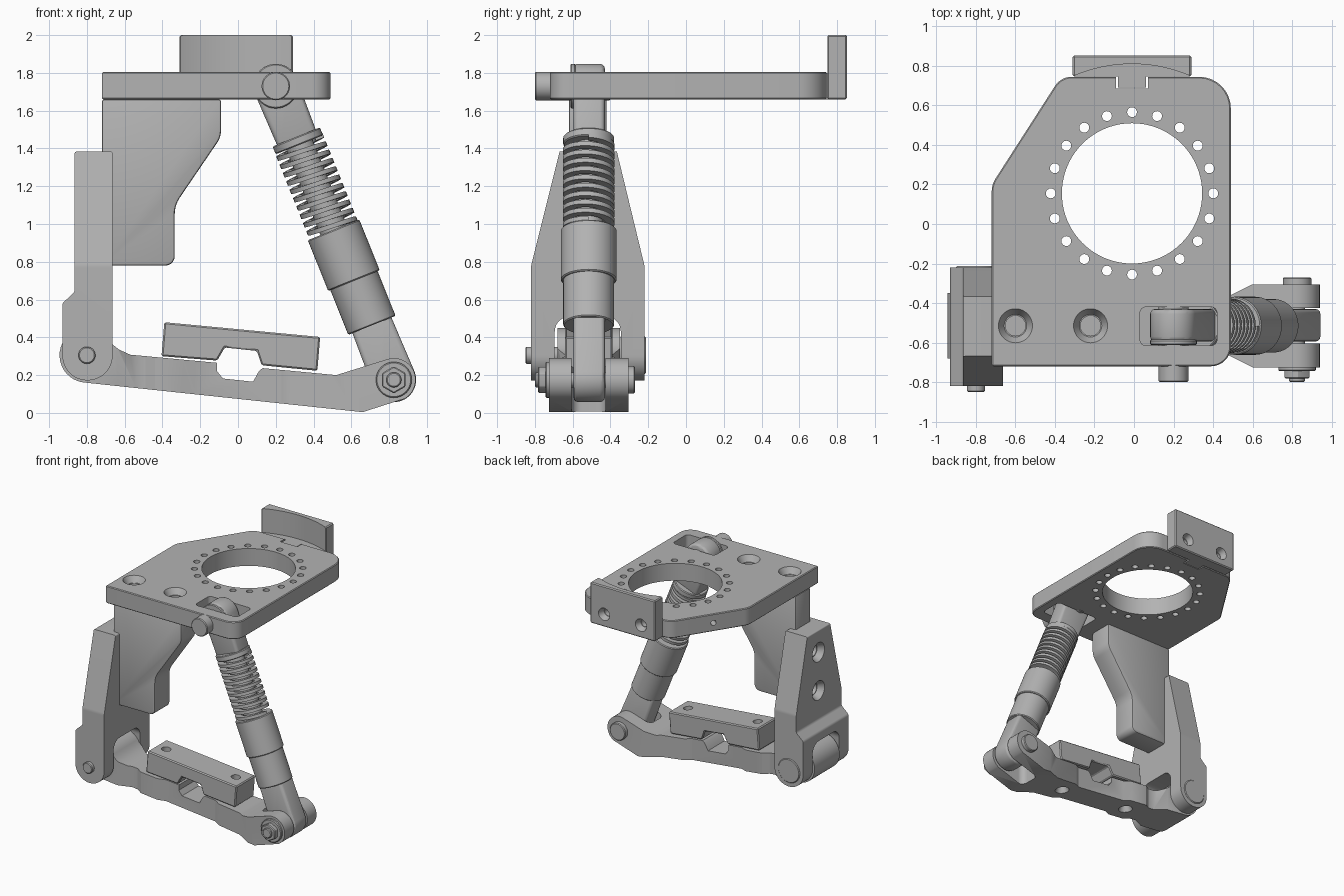
import bpy, bmesh, math
from mathutils import Vector

if "Cube" in bpy.data.objects:
    bpy.data.objects.remove(bpy.data.objects["Cube"])

GREY = (0.45, 0.45, 0.45, 1)
metal = bpy.data.materials.new("grey metal")
metal.use_nodes = True
metal.diffuse_color = GREY
metal.node_tree.nodes["Principled BSDF"].inputs["Base Color"].default_value = GREY
MID = -0.515  # depth of the linkage plane


def make(name, bm):
    bmesh.ops.remove_doubles(bm, verts=bm.verts, dist=1e-5)
    bmesh.ops.recalc_face_normals(bm, faces=bm.faces)
    me = bpy.data.meshes.new(name)
    bm.to_mesh(me)
    bm.free()
    ob = bpy.data.objects.new(name, me)
    bpy.context.collection.objects.link(ob)
    me.materials.append(metal)
    return ob


def apply(ob, mod):
    bpy.context.view_layer.objects.active = ob
    bpy.ops.object.modifier_apply(modifier=mod.name)


def bevel(ob, width, segments=2):
    mod = ob.modifiers.new("edge", 'BEVEL')
    mod.width, mod.segments = width, segments
    mod.limit_method, mod.angle_limit = 'ANGLE', math.radians(40)
    apply(ob, mod)
    return ob


def boolean(ob, other, op='DIFFERENCE'):
    mod = ob.modifiers.new("cut", 'BOOLEAN')
    mod.operation, mod.solver, mod.object = op, 'EXACT', other
    apply(ob, mod)
    bpy.data.objects.remove(other)
    return ob


def prism(name, pts, axis, a, b):
    """Extrude a 2D outline along an axis from a to b."""
    place = {'x': lambda u, v, w: (w, u, v), 'y': lambda u, v, w: (u, w, v),
             'z': lambda u, v, w: (u, v, w)}[axis]
    bm = bmesh.new()
    low, high = ([bm.verts.new(place(p[0], p[1], w)) for p in pts] for w in (a, b))
    n = len(pts)
    bm.faces.new(low)
    bm.faces.new(high)
    for i in range(n):
        bm.faces.new((low[i], low[(i + 1) % n], high[(i + 1) % n], high[i]))
    return make(name, bm)


def rounded(corners, steps=8):
    """Outline with a fillet at each (u, v, radius) corner."""
    out = []
    for i, (u, v, r) in enumerate(corners):
        p = Vector((u, v))
        if r == 0:
            out.append(p)
            continue
        d1 = (Vector(corners[i - 1][:2]) - p).normalized()
        d2 = (Vector(corners[(i + 1) % len(corners)][:2]) - p).normalized()
        half = d1.angle(d2) / 2
        c = p + (d1 + d2).normalized() * r / math.sin(half)
        va, vb = p + d1 * r / math.tan(half) - c, p + d2 * r / math.tan(half) - c
        phi = va.angle(vb)
        for k in range(steps + 1):
            f = k / steps
            out.append(c + (va * math.sin((1 - f) * phi) + vb * math.sin(f * phi)) / math.sin(phi))
    return out


def arc(c, r, a0, a1, n=24):
    angles = [math.radians(a0 + (a1 - a0) * i / n) for i in range(n + 1)]
    return [(c[0] + r * math.cos(a), c[1] + r * math.sin(a)) for a in angles]


def cyl(name, p0, p1, r, r2=None, n=40):
    p0, p1 = Vector(p0), Vector(p1)
    bm = bmesh.new()
    bmesh.ops.create_cone(bm, cap_ends=True, segments=n, radius1=r, depth=(p1 - p0).length,
                          radius2=r if r2 is None else r2)
    bmesh.ops.rotate(bm, verts=bm.verts, matrix=(p1 - p0).to_track_quat('Z', 'Y').to_matrix())
    bmesh.ops.translate(bm, verts=bm.verts, vec=(p0 + p1) / 2)
    return make(name, bm)


def box(name, x, y, z):
    return prism(name, [(x[0], y[0]), (x[1], y[0]), (x[1], y[1]), (x[0], y[1])], 'z', *z)


def countersink(ob, p, inward, r, depth):
    p, d = Vector(p), Vector(inward)
    boolean(ob, cyl("cutter", p - d * 0.01, p + d * 0.05, r, r * 0.62))
    boolean(ob, cyl("cutter", p, p + d * depth, r * 0.55))


# Top plate with bearing hole, ring of holes, rod slot and screw seats
plate = prism("top_plate", rounded([(-0.72, -0.72, 0.01), (0.49, -0.72, 0.1), (0.49, 0.745, 0.16),
              (-0.37, 0.745, 0.1), (-0.72, 0.2, 0.12)]), 'z', 1.66, 1.805)
bevel(plate, 0.006, 1)
boolean(plate, cyl("cutter", (-0.01, 0.155, 1.5), (-0.01, 0.155, 2), 0.355, n=80))
for x, y in arc((-0.01, 0.155), 0.411, 0, 342, 19):
    boolean(plate, cyl("cutter", (x, y, 1.5), (x, y, 2), 0.025, n=16))
boolean(plate, prism("cutter", rounded([(0.03, -0.615, 0.03), (0.42, -0.615, 0.03),
        (0.42, -0.42, 0.03), (0.03, -0.42, 0.03)], 4), 'z', 1.5, 2))
boolean(plate, box("cutter", (-0.09, 0.07), (0.685, 0.8), (1.5, 2)))
boolean(plate, cyl("cutter", (-0.65, 0.5, 1.73), (-0.5, 0.4, 1.73), 0.022, n=16))
for x in (-0.6, -0.22):
    countersink(plate, (x, MID, 1.805), (0, 0, -1), 0.092, 0.1)

# Rear mounting block, hollowed to an arc above the plate, with a locating tab
block = bevel(box("rear_block", (-0.31, 0.29), (0.747, 0.853), (1.66, 2)), 0.008, 1)
boolean(block, cyl("cutter", (-0.01, 0.07, 1.8), (-0.01, 0.07, 2.2), 0.74, n=160))
for x in (-0.18, 0.16):
    countersink(block, (x, 0.853, 1.765), (0, -1, 0), 0.055, 0.09)
box("rear_tab", (-0.08, 0.06), (0.69, 0.76), (1.66, 1.8))

# Hanging bracket
bevel(prism("hanging_bracket", rounded([(-0.72, 1.66, 0), (-0.72, 0.78, 0), (-0.335, 0.78, 0.05),
      (-0.335, 1.1, 0.16), (-0.09, 1.46, 0.12), (-0.09, 1.66, 0)]), 'y', -0.62, -0.42), 0.012)

# Side arm: front outline crossed with a tapered side outline, forked at the foot
arm = prism("side_arm", rounded([(-0.865, 1.383, 0.01), (-0.865, 0.64, 0.03), (-0.93, 0.58, 0.03),
            (-0.93, 0.172, 0.132), (-0.664, 0.172, 0.132), (-0.664, 1.383, 0.01)], 12),
            'y', -0.82, -0.22)
boolean(arm, prism("cutter", rounded([(-0.82, 0.1, 0), (-0.82, 0.78, 0.1), (-0.665, 1.4, 0.02),
        (-0.37, 1.4, 0.02), (-0.22, 0.78, 0.1), (-0.22, 0.1, 0)]), 'x', -1.2, -0.3), 'INTERSECT')
boolean(arm, prism("cutter", rounded([(-0.695, 0, 0), (-0.345, 0, 0), (-0.345, 0.51, 0.08),
        (-0.695, 0.51, 0.08)]), 'x', -1.2, -0.3))
for z in (0.88, 1.2):
    countersink(arm, (-0.865, MID, z), (1, 0, 0), 0.085, 0.12)

# Lower link: side outline crossed with a waisted plan outline
LEFT, RIGHT = (-0.8, 0.305), (0.825, 0.175)
side = ([(0.66, 0.004)] + arc(RIGHT, 0.115, -60, 102)
        + [(0.52, 0.2), (0.13, 0.237), (0.11, 0.22), (0.08, 0.165), (-0.08, 0.182),
           (-0.11, 0.22), (-0.11, 0.265), (-0.57, 0.308), (-0.63, 0.335)]
        + arc(LEFT, 0.145, 25, 262))
link = prism("lower_link", side, 'y', -0.9, -0.1)
widths = [(-1, 0.165), (-0.64, 0.165), (-0.54, 0.11), (-0.49, 0.11), (-0.44, 0.14), (-0.29, 0.14),
          (-0.23, 0.11), (0.23, 0.11), (0.28, 0.14), (0.48, 0.15), (0.6, 0.21), (1, 0.21)]
plan = [(x, MID - w) for x, w in widths] + [(x, MID + w) for x, w in reversed(widths)]
boolean(link, prism("cutter", plan, 'z', -0.2, 1), 'INTERSECT')
boolean(link, prism("cutter", rounded([(0.63, -0.605, 0.05), (1.2, -0.605, 0), (1.2, -0.425, 0),
        (0.63, -0.425, 0.05)]), 'z', -0.2, 1))

# Clamp bar above the link, with matching bolt holes through both
clamp = prism("clamp_bar", [(-0.405, 0.3), (-0.39, 0.48), (0.435, 0.402), (0.42, 0.223),
              (0.125, 0.252), (0.1, 0.328), (-0.07, 0.346), (-0.11, 0.277)],
              'y', MID - 0.125, MID + 0.125)
bevel(clamp, 0.008, 1)
for x in (-0.32, 0.33):
    for part in (link, clamp):
        boolean(part, cyl("cutter", (x - 0.05, MID, -0.2), (x + 0.05, MID, 0.8), 0.036, n=24))
    countersink(link, (x - 0.025, MID, 0.075 - x * 0.106), (0.1, 0, 0.995), 0.06, 0.08)


# Pivot pins, washers and nut
def pin(name, c, y0, y1, r, n=40):
    return bevel(cyl(name, (c[0], y0, c[1]), (c[0], y1, c[1]), r, n=n), 0.006, 1)


pin("left_pin", LEFT, -0.85, -0.3, 0.045)
pin("left_pin_cap", LEFT, -0.35, -0.213, 0.1)
pin("right_pin", RIGHT, -0.8, -0.27, 0.04)
pin("right_pin_head", RIGHT, -0.35, -0.27, 0.072)
pin("right_washer", RIGHT, -0.745, -0.7, 0.095)
pin("right_nut", RIGHT, -0.783, -0.7, 0.072, 6)
TOP = (0.2, 1.73)
pin("top_pin", TOP, -0.8, -0.4, 0.075)
pin("top_washer", TOP, -0.612, -0.585, 0.118)

# Spring strut, laid out along the line between its two pivots
start, end = Vector(TOP), Vector(RIGHT)
length = (end - start).length
d = (end - start).normalized()
n = Vector((-d.y, d.x))
heading = math.degrees(math.atan2(d.y, d.x))


def at(t):
    p = start + d * t
    return Vector((p.x, MID, p.y))


def rod_end(name, c, t, turn):
    """Flat rod with a round eye at c, running to station t."""
    w = n * 0.11 * (1 if turn else -1)
    q = start + d * t
    pts = arc(c, 0.118, heading + 90 + turn, heading + 270 + turn) + [q + w, q - w]
    return bevel(prism(name, pts, 'y', -0.595, -0.43), 0.025, 3)


rod_end("upper_rod", start, 0.31, 0)
rod_end("lower_rod", end, 1.3, 180)
for name, t0, t1, r in (("spring_seat", 0.29, 0.335, 0.135), ("damper_shaft", 0.3, 0.85, 0.075),
                        ("upper_sleeve", 0.82, 1.11, 0.147), ("lower_sleeve", 1.1, 1.365, 0.135)):
    bevel(cyl(name, at(t0), at(t1), r, n=48), 0.006, 1)

# Flat-wire coil spring swept as a helix
bm = bmesh.new()
axis, across, depth = Vector((d.x, 0, d.y)), Vector((n.x, 0, n.y)), Vector((0, 1, 0))
turns, steps, previous = 10, 32, None
for i in range(turns * steps + 1):
    a = math.tau * i / steps
    out = across * math.cos(a) + depth * math.sin(a)
    centre = at(0.335 + 0.475 * i / (turns * steps))
    ring = [bm.verts.new(centre + out * r + axis * h)
            for r, h in ((0.09, -0.012), (0.137, -0.012), (0.137, 0.012), (0.09, 0.012))]
    if previous:
        for k in range(4):
            m = (k + 1) % 4
            bm.faces.new((previous[k], previous[m], ring[m], ring[k]))
    else:
        bm.faces.new(ring)
    previous = ring
bm.faces.new(previous)
make("coil_spring", bm)

# Smooth shading with sharp edges kept
for ob in bpy.context.collection.objects:
    if ob.type == 'MESH' and metal.name in ob.data.materials:
        ob.select_set(True)
        bpy.context.view_layer.objects.active = ob
bpy.ops.object.shade_smooth_by_angle(angle=math.radians(30))
